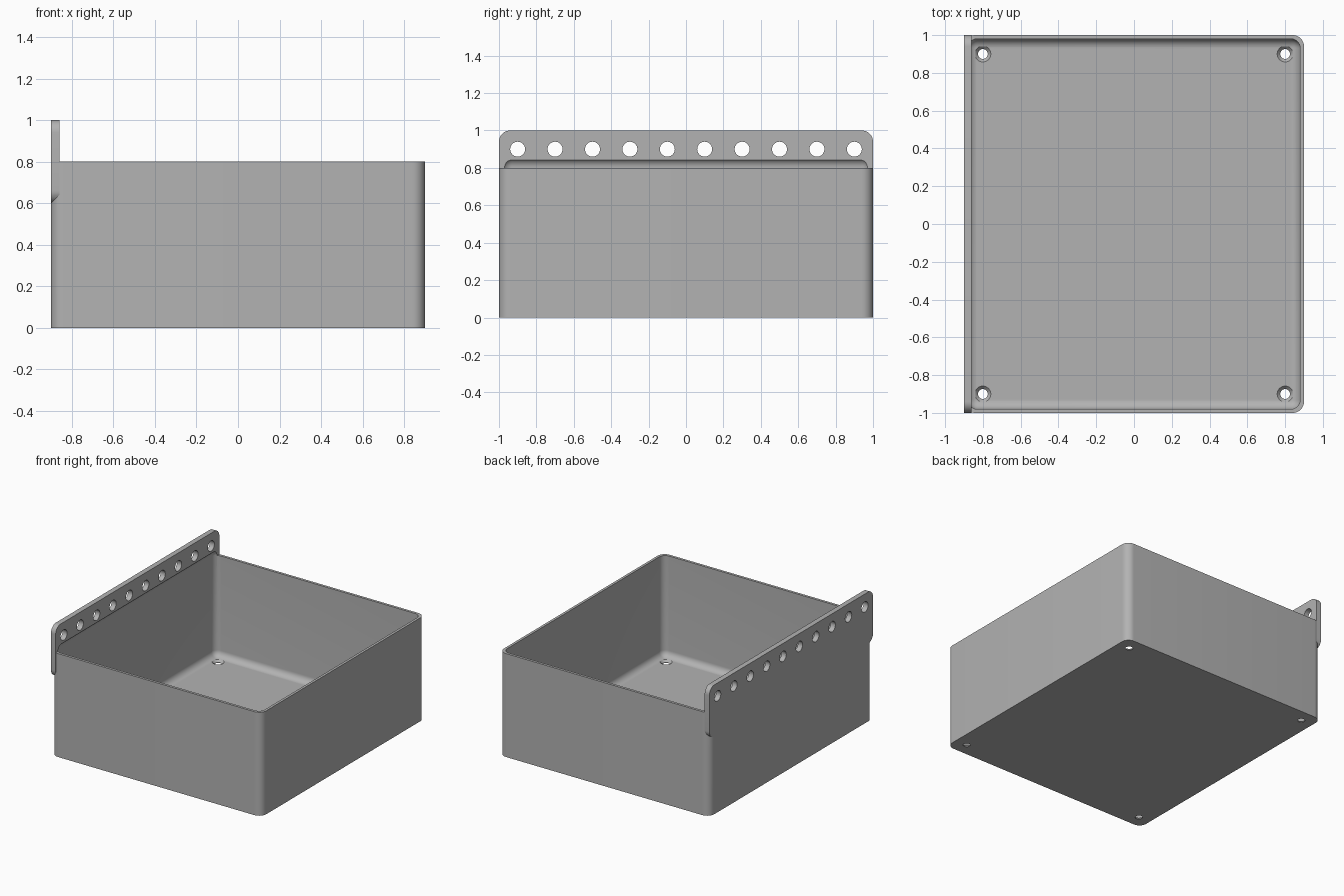
import bpy, bmesh, math
from mathutils import Matrix, Vector

cube = bpy.data.objects.get("Cube")
if cube:
    bpy.data.objects.remove(cube, do_unlink=True)

grey = bpy.data.materials.new("plain_grey")
grey.use_nodes = True
colour = (0.45, 0.45, 0.45, 1)
grey.diffuse_color = colour
grey.node_tree.nodes["Principled BSDF"].inputs["Base Color"].default_value = colour


def finish(bm, name):
    mesh = bpy.data.meshes.new(name)
    bm.to_mesh(mesh)
    bm.free()
    mesh.materials.append(grey)
    ob = bpy.data.objects.new(name, mesh)
    bpy.context.collection.objects.link(ob)
    return ob


def rounded_box(name, low, high, radius, axis=None, segments=10):
    """Box between two corners; rounds edges along one axis, or every edge."""
    low, high = Vector(low), Vector(high)
    bm = bmesh.new()
    bmesh.ops.create_cube(bm, size=1)
    for v in bm.verts:
        v.co = (low + high) / 2 + v.co * (high - low)
    edges = [e for e in bm.edges if axis is None
             or abs((e.verts[0].co - e.verts[1].co)[axis]) > 1e-4]
    bmesh.ops.bevel(bm, geom=edges, offset=radius, segments=segments,
                    profile=0.5, affect='EDGES')
    return finish(bm, name)


def cone(name, base, r1, r2, depth, turn=Matrix()):
    """Cone or cylinder rising from a base point."""
    bm = bmesh.new()
    bmesh.ops.create_cone(bm, cap_ends=True, segments=32, radius1=r1, radius2=r2, depth=depth,
                          matrix=Matrix.Translation(base) @ turn @ Matrix.Translation((0, 0, depth / 2)))
    return finish(bm, name)


def combine(ob, other, operation):
    """Apply a boolean, then discard the helper."""
    mod = ob.modifiers.new("shape", 'BOOLEAN')
    mod.operation, mod.solver, mod.object = operation, 'EXACT', other
    bpy.context.view_layer.objects.active = ob
    bpy.ops.object.modifier_apply(modifier=mod.name)
    bpy.data.objects.remove(other, do_unlink=True)


# Outer tray with rounded upright corners, and the hanging strip on its side
tray = rounded_box("storage_tray", (-0.9, -1, 0), (0.9, 1, 0.8), 0.06, axis=2)
strip = rounded_box("hanging_strip", (-0.9, -1, 0.6), (-0.86, 1, 1), 0.06, axis=0)
combine(tray, strip, 'UNION')

# Hollow with filleted edges, also relieving the foot of the strip
cavity = rounded_box("cavity", (-0.88, -0.98, 0.02), (0.88, 0.98, 0.853), 0.05)
combine(tray, cavity, 'DIFFERENCE')

# Row of holes through the strip
along_x = Matrix.Rotation(math.pi / 2, 4, 'Y')
for i in range(10):
    hole = cone("strip_hole", (-1, -0.9 + 0.2 * i, 0.9), 0.04, 0.04, 0.2, along_x)
    combine(tray, hole, 'DIFFERENCE')

# Countersunk screw holes in the floor
for x in (-0.8, 0.8):
    for y in (-0.9, 0.9):
        combine(tray, cone("screw_hole", (x, y, -0.05), 0.026, 0.026, 0.1), 'DIFFERENCE')
        combine(tray, cone("countersink", (x, y, 0.003), 0.026, 0.043, 0.018), 'DIFFERENCE')

# Smooth the fillets and keep the edges crisp
bpy.ops.object.select_all(action='DESELECT')
tray.select_set(True)
bpy.context.view_layer.objects.active = tray
bpy.ops.object.shade_smooth_by_angle(angle=math.radians(30))
